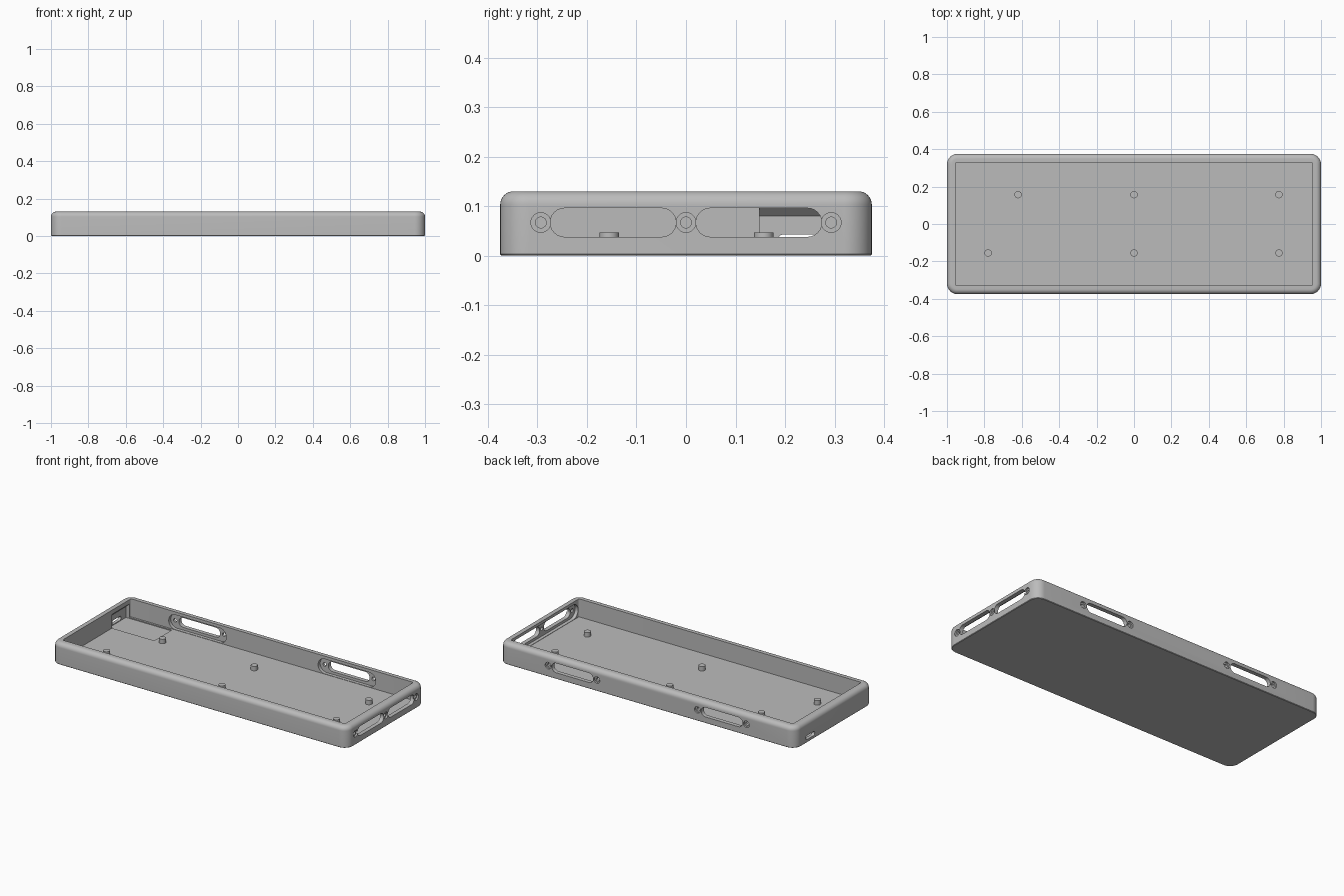
import bpy, bmesh, math

cube = bpy.data.objects.get("Cube")
if cube:
    bpy.data.objects.remove(cube, do_unlink=True)

HX, HY, HEIGHT = 1.0, 0.375, 0.13      # half length, half depth, height
WALL, FLOOR, CORNER, FILLET = 0.045, 0.02, 0.056, 0.027
SLOT_Z = 0.067                         # height of the side openings

grey = bpy.data.materials.new("plain grey")
grey.use_nodes = True
grey.diffuse_color = (0.5, 0.5, 0.5, 1)
grey.node_tree.nodes["Principled BSDF"].inputs["Base Color"].default_value = (0.5, 0.5, 0.5, 1)


def finish(name, bm):
    bmesh.ops.recalc_face_normals(bm, faces=bm.faces)
    mesh = bpy.data.meshes.new(name)
    bm.to_mesh(mesh)
    bm.free()
    mesh.materials.append(grey)
    obj = bpy.data.objects.new(name, mesh)
    bpy.context.collection.objects.link(obj)
    return obj


def activate(obj):
    bpy.ops.object.select_all(action='DESELECT')
    obj.select_set(True)
    bpy.context.view_layer.objects.active = obj


def rounded_loop(bm, inset, z, steps=10):
    """Ring of vertices around a rounded rectangle, moved inward by inset."""
    r = CORNER - inset
    ring = []
    for i, (sx, sy) in enumerate([(1, 1), (-1, 1), (-1, -1), (1, -1)]):
        for k in range(steps + 1):
            a = math.pi / 2 * (i + k / steps)
            ring.append(bm.verts.new((sx * (HX - CORNER) + r * math.cos(a),
                                      sy * (HY - CORNER) + r * math.sin(a), z)))
    return ring


# Tray shell: rounded outside, flat rim, inner wall and floor
bm = bmesh.new()
profile = [(0.003, 0), (0, 0.003)]
for k in range(9):
    a = math.pi / 2 * k / 8
    profile.append((FILLET * (1 - math.cos(a)), HEIGHT - FILLET + FILLET * math.sin(a)))
profile += [(WALL, HEIGHT), (WALL, FLOOR)]
rings = [rounded_loop(bm, *p) for p in profile]
for low, high in zip(rings, rings[1:]):
    for i in range(len(low)):
        j = (i + 1) % len(low)
        bm.faces.new((low[i], low[j], high[j], high[i]))
bm.faces.new(rings[0])
bm.faces.new(rings[-1])
tray = finish("tray_shell", bm)


def prism(name, points, axis, start, end):
    """Extrude an outline of (across, height) points along x or y."""
    bm = bmesh.new()
    place = (lambda u, z, d: (d, u, z)) if axis == 'X' else (lambda u, z, d: (u, d, z))
    verts = [bm.verts.new(place(u, z, start)) for u, z in points]
    face = bm.faces.new(verts)
    new = bmesh.ops.extrude_face_region(bm, geom=[face])["geom"]
    moved = [v for v in new if isinstance(v, bmesh.types.BMVert)]
    bmesh.ops.translate(bm, verts=moved, vec=place(0, 0, end - start))
    return finish(name, bm)


def stadium(u, z, half, r, steps=12):
    """Outline with round ends; half equal to r gives a circle."""
    pts = []
    for side in (1, -1):
        for k in range(steps + 1):
            if half == r and k == steps:
                continue
            a = math.pi * (k / steps - 0.5) + (math.pi if side < 0 else 0)
            pts.append((u + side * (half - r) + r * math.cos(a), z + r * math.sin(a)))
    return pts


def cut(points, axis, start, end):
    cutter = prism("cutter", points, axis, start, end)
    cutter.hide_render = True
    mod = tray.modifiers.new("cut", 'BOOLEAN')
    mod.operation = 'DIFFERENCE'
    mod.solver = 'EXACT'
    mod.object = cutter
    activate(tray)
    bpy.ops.object.modifier_apply(modifier=mod.name)
    bpy.data.objects.remove(cutter, do_unlink=True)


def screw_hole(u, axis, face):
    cut(stadium(u, SLOT_Z, 0.011, 0.011), axis, face - 0.07, face + 0.02)
    cut(stadium(u, SLOT_Z, 0.02, 0.02), axis, face - 0.01, face + 0.02)


# Right and left handed openings in the end wall, with a shared inner recess
cut(stadium(0, SLOT_Z, 0.322, 0.045), 'X', HX - 0.065, HX - 0.025)
for u in (-0.147, 0.147):
    cut(stadium(u, SLOT_Z, 0.127, 0.029), 'X', HX - 0.08, HX + 0.02)
for u in (-0.293, 0, 0.293):
    screw_hole(u, 'X', HX)

# Two openings in the back wall, each with an inner recess
for u in (-0.505, 0.505):
    cut(stadium(u, SLOT_Z, 0.195, 0.045), 'Y', HY - 0.065, HY - 0.025)
    cut(stadium(u, SLOT_Z, 0.14, 0.029), 'Y', HY - 0.08, HY + 0.02)
    for side in (-1, 1):
        screw_hole(u + side * 0.165, 'Y', HY)

# Corner pocket in floor and wall with a sloped top, plus its cable opening
cut([(-0.98, 0.014), (-0.67, 0.014), (-0.67, 0.03), (-0.94, 0.03),
     (-0.94, 0.118), (-0.98, 0.08)], 'Y', 0.148, 0.318)
cut(stadium(0.228, 0.0305, 0.043, 0.0125), 'X', -1.02, -0.95)

activate(tray)
bpy.ops.object.shade_smooth_by_angle(angle=math.radians(30))

# Mounting posts on the floor
for i, (x, y) in enumerate([(-0.62, 0.157), (0, 0.157), (0.775, 0.157),
                            (-0.78, -0.155), (0, -0.155), (0.775, -0.155)]):
    bpy.ops.mesh.primitive_cylinder_add(vertices=32, radius=0.0195, depth=0.031,
                                        location=(x, y, 0.0315))
    post = bpy.context.object
    post.name = "mounting_post_%d" % (i + 1)
    post.data.materials.append(grey)
    bpy.ops.object.shade_smooth_by_angle(angle=math.radians(30))
